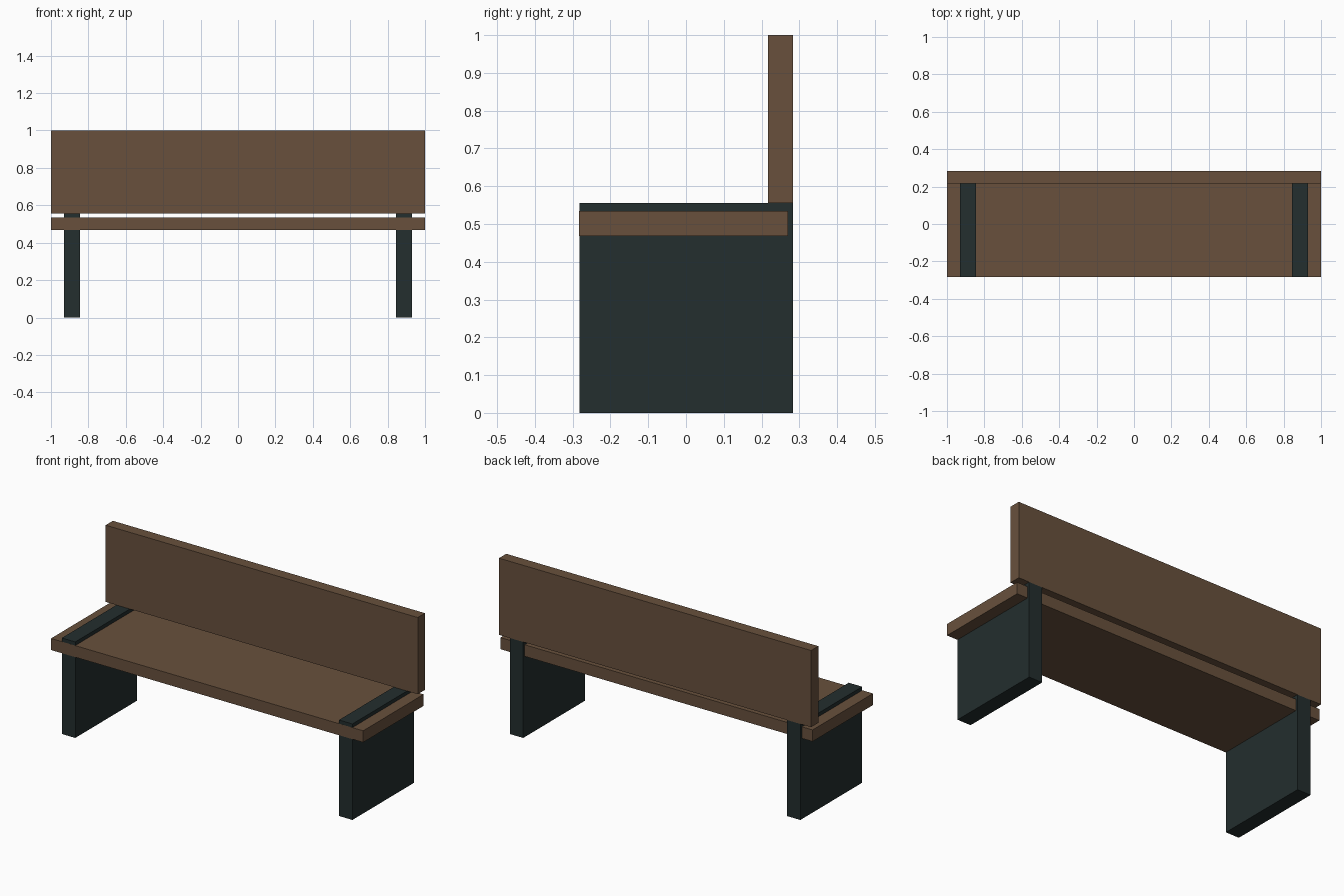
import bpy

if "Cube" in bpy.data.objects:
    bpy.data.objects.remove(bpy.data.objects["Cube"])


def material(name, rgb):
    mat = bpy.data.materials.new(name)
    mat.diffuse_color = (*rgb, 1.0)
    mat.use_nodes = True
    mat.node_tree.nodes["Principled BSDF"].inputs["Base Color"].default_value = mat.diffuse_color
    return mat


def box(name, low, high, mat):
    """Box between two opposite corners."""
    center = [(a + b) / 2 for a, b in zip(low, high)]
    bpy.ops.mesh.primitive_cube_add(size=1, location=center)
    obj = bpy.context.object
    obj.name = name
    obj.scale = [b - a for a, b in zip(low, high)]
    bpy.ops.object.transform_apply(location=False, rotation=False, scale=True)
    obj.data.materials.append(mat)
    return obj


wood = material("brown_wood", (0.138, 0.081, 0.046))
metal = material("dark_slate", (0.0168, 0.0273, 0.0273))

# Planks: seat stops just short of the rear edge, backrest stands on the legs
box("seat", (-1, -0.283, 0.468), (1, 0.27, 0.535), wood)
box("backrest", (-1, 0.217, 0.556), (1, 0.283, 1), wood)

# Slab legs passing through the seat, front edge a hair behind the seat edge
for side, x in (("left", -0.888), ("right", 0.888)):
    box(side + "_leg", (x - 0.043, -0.2825, 0), (x + 0.043, 0.283, 0.556), metal)
